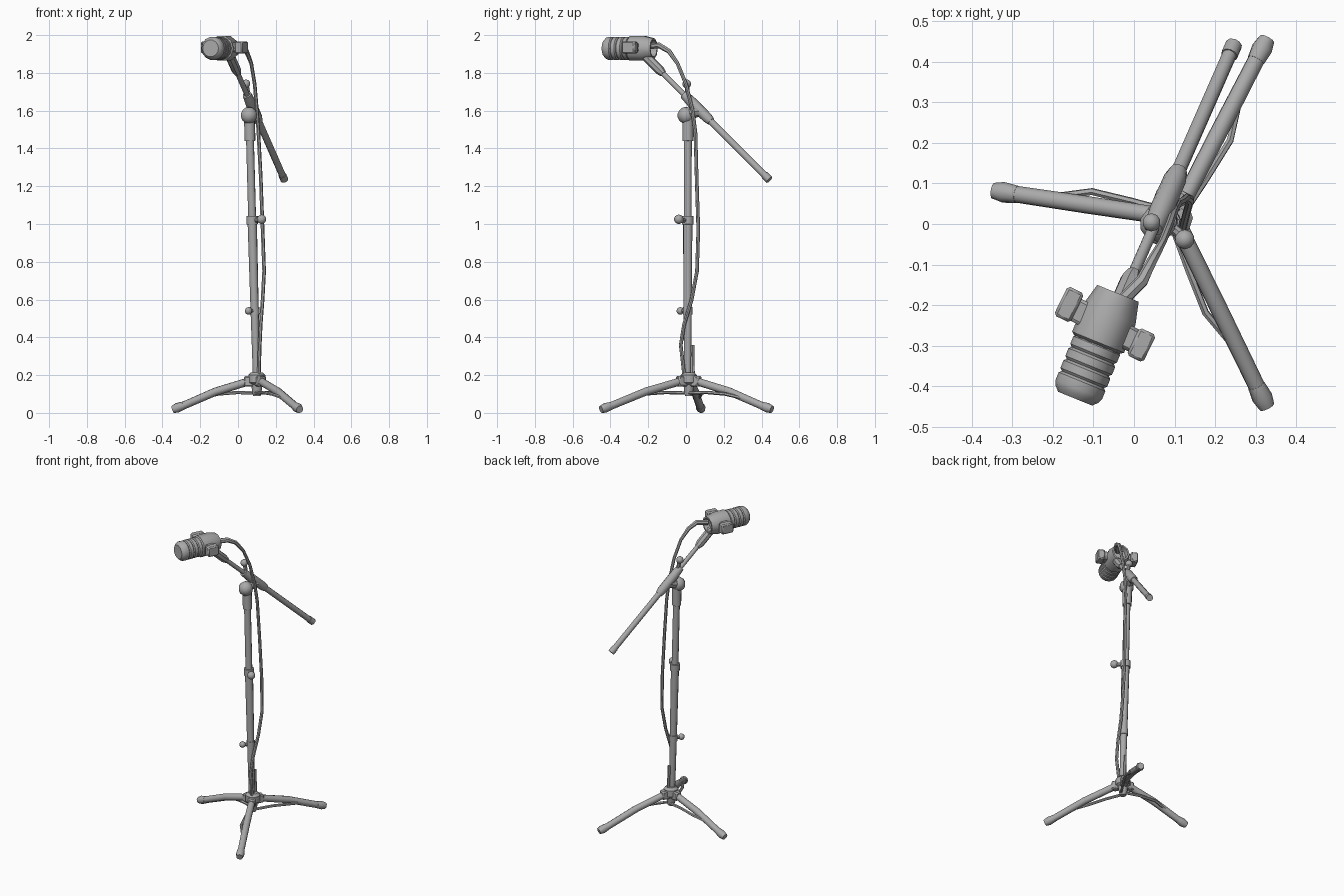
import bpy, bmesh, math
from mathutils import Vector, Matrix

if "Cube" in bpy.data.objects:
    bpy.data.objects.remove(bpy.data.objects["Cube"], do_unlink=True)

grey = bpy.data.materials.new("plain grey")
grey.use_nodes = True
grey.diffuse_color = (0.4, 0.4, 0.4, 1)
grey.node_tree.nodes["Principled BSDF"].inputs["Base Color"].default_value = (0.4, 0.4, 0.4, 1)


def finish(name, bm):
    bmesh.ops.recalc_face_normals(bm, faces=bm.faces)
    mesh = bpy.data.meshes.new(name)
    bm.to_mesh(mesh)
    bm.free()
    mesh.materials.append(grey)
    ob = bpy.data.objects.new(name, mesh)
    bpy.context.collection.objects.link(ob)
    bpy.ops.object.select_all(action='DESELECT')
    ob.select_set(True)
    bpy.context.view_layer.objects.active = ob
    bpy.ops.object.shade_smooth_by_angle(angle=math.radians(40))
    return ob


def tube(name, path, radii, sides=10):
    """Sweep a ring along a path, one radius for all points or one each."""
    pts = [Vector(p) for p in path]
    if not isinstance(radii, (list, tuple)):
        radii = [radii] * len(pts)
    bm = bmesh.new()
    rings, side = [], None
    for i, p in enumerate(pts):
        d = (pts[min(i + 1, len(pts) - 1)] - pts[max(i - 1, 0)]).normalized()
        if side is None:
            side = d.orthogonal()
        side = (side - d * side.dot(d)).normalized()
        up = d.cross(side)
        rings.append([bm.verts.new(p + radii[i] * (side * math.cos(a) + up * math.sin(a)))
                      for a in (math.tau * k / sides for k in range(sides))])
    for a, b in zip(rings, rings[1:]):
        for k in range(sides):
            n = (k + 1) % sides
            bm.faces.new((a[k], a[n], b[n], b[k]))
    bm.faces.new(rings[0])
    bm.faces.new(rings[-1])
    return finish(name, bm)


def lathe(name, start, axis, profile, sides=14):
    """Turned shape: (distance along axis, radius) pairs, capped at both ends."""
    bm = bmesh.new()
    rot = Vector(axis).to_track_quat('Z', 'Y').to_matrix()
    rings = [[bm.verts.new(Vector(start) + rot @ Vector((r * math.cos(a), r * math.sin(a), t)))
              for a in (math.tau * k / sides for k in range(sides))] for t, r in profile]
    for a, b in zip(rings, rings[1:]):
        for k in range(sides):
            n = (k + 1) % sides
            bm.faces.new((a[k], a[n], b[n], b[k]))
    bm.faces.new(rings[0])
    bm.faces.new(rings[-1])
    return finish(name, bm)


def ball(name, centre, radius):
    bm = bmesh.new()
    bmesh.ops.create_uvsphere(bm, u_segments=10, v_segments=7, radius=radius,
                              matrix=Matrix.Translation(centre))
    return finish(name, bm)


def box(name, centre, size, turn=0):
    bm = bmesh.new()
    bmesh.ops.create_cube(bm, size=1, matrix=Matrix.Translation(centre)
                          @ Matrix.Rotation(math.radians(turn), 4, 'Z')
                          @ Matrix.Diagonal((*size, 1)))
    bmesh.ops.bevel(bm, geom=bm.edges[:], offset=min(size) * 0.15, segments=1, affect='EDGES')
    return finish(name, bm)


# Tripod: three legs, each with a bowed brace on its clockwise side
hub = Vector((0.1, 0.015, 0.18))
for label, foot in (("right", (-0.335, 0.08, 0.022)), ("back", (0.322, 0.445, 0.022)),
                    ("front", (0.322, -0.44, 0.022))):
    foot = Vector(foot)
    leg = foot - hub
    out = leg.normalized()
    tube(label + "_leg", [hub, hub + leg * 0.5 + Vector((0, 0, 0.012)), foot - out * 0.05, foot],
         [0.021, 0.022, 0.021, 0.02])
    tube(label + "_foot", [foot - out * 0.05, foot - out * 0.015, foot + out * 0.012],
         [0.022, 0.026, 0.02])
    aside = Vector((leg.y, -leg.x, 0)).normalized()
    brace = [(0.0, 0.012, 0.105), (0.25, 0.025, 0.108), (0.48, 0.034, 0.1), (0.7, 0.006, 0.075)]
    tube(label + "_brace", [Vector((hub.x, hub.y, 0)) + Vector((leg.x, leg.y, 0)) * f
                            + aside * o + Vector((0, 0, z)) for f, o, z in brace], 0.009, 6)
    box(label + "_hinge", hub + out * 0.04, (0.06, 0.045, 0.055), math.degrees(math.atan2(leg.y, leg.x)))
lathe("hub", (0.1, 0.015, 0.09), (0, 0, 1),
      [(0, 0.02), (0.03, 0.026), (0.06, 0.03), (0.07, 0.045), (0.11, 0.045), (0.125, 0.03)], 10)
tube("cable_stub", [(0.105, 0.038, 0.19), (0.1, 0.036, 0.36)], 0.009, 6)

# Telescopic pole, leaning slightly
base, top = Vector((0.1, 0.008, 0.1)), Vector((0.06, 0.01, 1.58))


def on_pole(z):
    return base.lerp(top, (z - base.z) / (top.z - base.z))


tube("lower_pole", [on_pole(z) for z in (0.1, 0.55, 1.02)], [0.018, 0.022, 0.025])
tube("upper_pole", [on_pole(1.0), on_pole(1.56)], 0.021)
for name, z, half, r in (("lower_collar", 0.54, 0.02, 0.026), ("middle_collar", 1.02, 0.022, 0.031),
                         ("top_collar", 1.5, 0.06, 0.029)):
    tube(name, [on_pole(z - half), on_pole(z + half)], r)
tube("middle_knob_stem", [on_pole(1.02), (0.125, -0.035, 1.02)], 0.013, 8)
ball("middle_knob", (0.125, -0.038, 1.025), 0.025)
tube("lower_knob_stem", [on_pole(0.54), (0.055, -0.028, 0.54)], 0.011, 8)
ball("lower_knob", (0.055, -0.03, 0.54), 0.02)
ball("pivot_knob", (0.058, 0.0, 1.575), 0.045)

# Boom: thick rear tube, clamp sleeve, thin front rod and tip clip
tail, tip = Vector((0.243, 0.435, 1.24)), Vector((-0.04, -0.21, 1.885))


def on_boom(f):
    return tail.lerp(tip, f)


tube("rear_boom", [on_boom(0), on_boom(0.6)], 0.018)
tube("boom_end_cap", [on_boom(-0.01), on_boom(0.03)], 0.021)
tube("boom_sleeve", [on_boom(f) for f in (0.47, 0.5, 0.62, 0.69)], [0.022, 0.028, 0.029, 0.024])
tube("front_boom", [on_boom(0.6), on_boom(0.95)], 0.014)
tube("boom_clip", [on_boom(0.86), on_boom(0.89), on_boom(1.0)], [0.018, 0.026, 0.026], 8)
tube("boom_knob_stem", [on_boom(0.66), (0.045, 0.004, 1.74)], 0.012, 8)
ball("boom_knob", (0.043, 0.004, 1.742), 0.023)
tube("pivot_neck", [top, on_boom(0.56)], 0.03, 8)

# Microphone: ribbed grille, hollow-backed body and side yoke
axis = Vector((0.377, 0.926, 0))
nose = Vector((-0.145, -0.43, 1.93))
ribs = [(0.0, 0.045), (0.012, 0.057)]
for k in range(4):
    t = 0.025 + k * 0.032
    ribs += [(t, 0.062), (t + 0.02, 0.062), (t + 0.026, 0.056)]
lathe("microphone_grille", nose, axis, ribs + [(0.16, 0.056)])
lathe("microphone_body", nose, axis, [(0.14, 0.055), (0.15, 0.069), (0.225, 0.069), (0.28, 0.055),
                                      (0.28, 0.045), (0.245, 0.04)], 10)
box("yoke_bar", (-0.07, -0.25, 1.935), (0.2, 0.06, 0.05), -28)
box("right_yoke_block", (-0.16, -0.198, 1.935), (0.045, 0.08, 0.065), -26)
box("left_yoke_block", (0.018, -0.298, 1.935), (0.045, 0.075, 0.065), -26)

# Cable hanging from the microphone down to the tripod
cable = [(-0.03, -0.19, 1.94), (0.02, -0.14, 1.945), (0.045, -0.09, 1.915), (0.07, -0.045, 1.85),
         (0.088, 0.0, 1.74), (0.1, 0.035, 1.6), (0.108, 0.05, 1.48), (0.12, 0.056, 1.25),
         (0.13, 0.065, 0.97), (0.138, 0.058, 0.75), (0.13, 0.03, 0.6), (0.12, -0.01, 0.47),
         (0.115, -0.028, 0.36), (0.11, -0.01, 0.2)]
tube("cable", cable, [0.016, 0.016, 0.013] + [0.01] * 11, 7)
